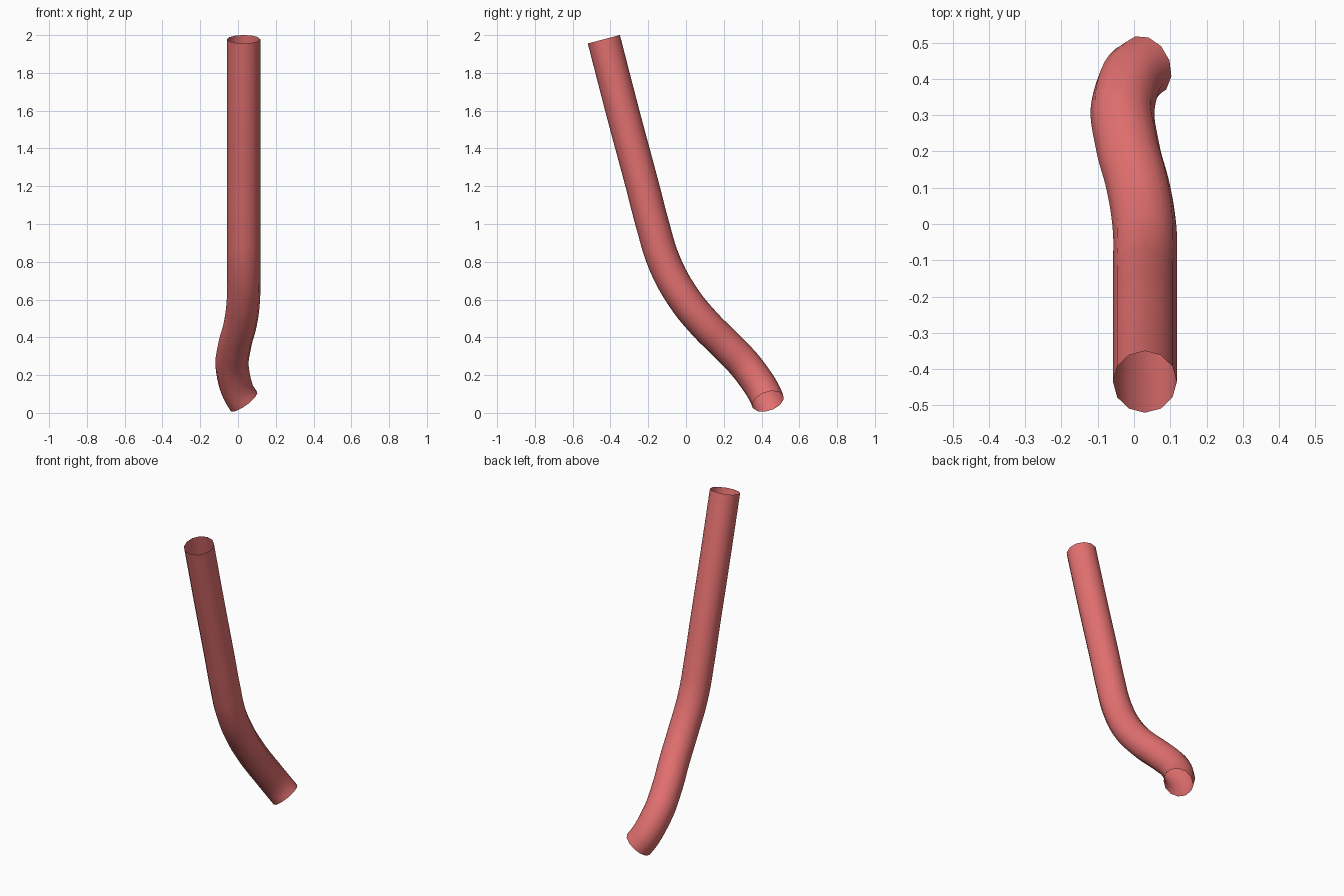
import bpy
from mathutils import Vector

if "Cube" in bpy.data.objects:
    bpy.data.objects.remove(bpy.data.objects["Cube"])

# Centre line of the bent tube, from the top end to the bottom end
path = [(0.03, -0.435, 1.978), (0.03, -0.332, 1.58), (0.03, -0.23, 1.2),
        (0.03, -0.178, 1.0), (0.03, -0.112, 0.79), (0.029, -0.01, 0.605),
        (0.012, 0.1, 0.47), (-0.018, 0.215, 0.355),
        (-0.029, 0.335, 0.225), (0.031, 0.434, 0.061)]

curve = bpy.data.curves.new("bent_tube", 'CURVE')
curve.dimensions = '3D'
curve.bevel_depth = 0.088
curve.bevel_resolution = 4      # twelve sides
curve.resolution_u = 6
curve.use_fill_caps = False     # open ends

spline = curve.splines.new('BEZIER')
spline.bezier_points.add(len(path) - 1)
for point, co in zip(spline.bezier_points, path):
    point.co = co
    point.handle_left_type = point.handle_right_type = 'AUTO'

# Aim the two open ends
for point, direction in ((spline.bezier_points[0], (0, 0.255, -0.967)),
                         (spline.bezier_points[-1], (0.57, 0.28, -0.78))):
    point.handle_left_type = point.handle_right_type = 'FREE'
    offset = Vector(direction) * 0.07
    point.handle_left = point.co - offset
    point.handle_right = point.co + offset

tube = bpy.data.objects.new("bent_tube", curve)
bpy.context.collection.objects.link(tube)

# Turn into a smooth mesh
bpy.context.view_layer.objects.active = tube
tube.select_set(True)
bpy.ops.object.convert(target='MESH')
tube = bpy.context.object
tube.name = "bent_tube"
bpy.ops.object.shade_smooth()

# Red finish
red = bpy.data.materials.new("red")
red.diffuse_color = (0.76, 0.16, 0.16, 1)
red.use_nodes = True
red.node_tree.nodes["Principled BSDF"].inputs["Base Color"].default_value = red.diffuse_color
tube.data.materials.clear()
tube.data.materials.append(red)
